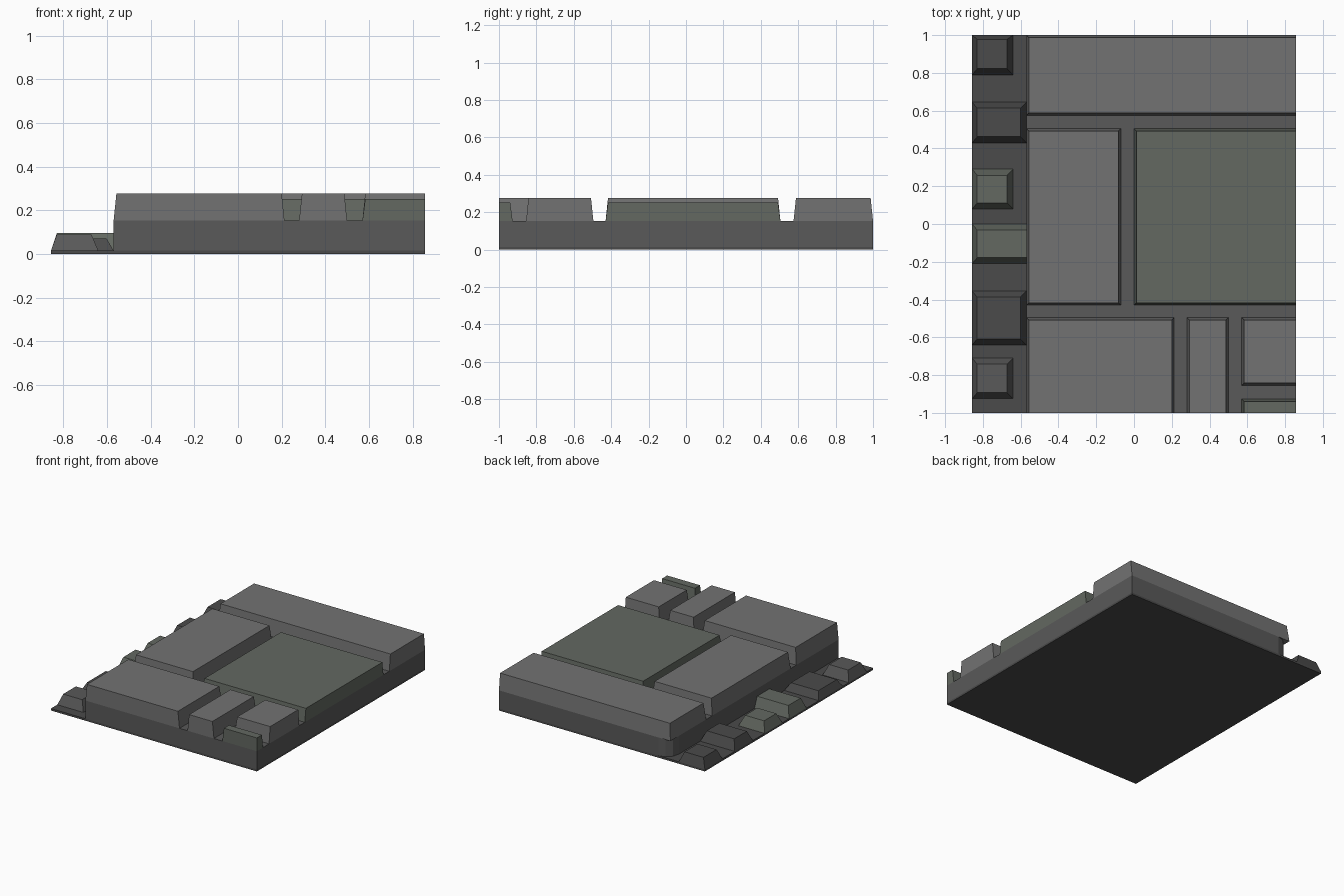
import bpy, bmesh

if "Cube" in bpy.data.objects:
    bpy.data.objects.remove(bpy.data.objects["Cube"])


def material(name, r, g, b):
    m = bpy.data.materials.new(name)
    m.diffuse_color = (r, g, b, 1)
    m.use_nodes = True
    m.node_tree.nodes["Principled BSDF"].inputs["Base Color"].default_value = m.diffuse_color
    return m


STONE = material("stone_grey", 0.17, 0.17, 0.17)
DARK = material("mortar_dark", 0.10, 0.10, 0.10)
GUTTER = material("gutter_dark", 0.07, 0.07, 0.07)
GREEN = material("stone_green", 0.125, 0.14, 0.12)


def block(name, x0, x1, y0, y1, z0, z1, mat, inset=(0, 0, 0, 0), bevel=None):
    """Box whose top is drawn in by inset = (left, right, front, back)."""
    l, r, f, b = inset
    bm = bmesh.new()
    low = [bm.verts.new(p) for p in ((x0, y0, z0), (x1, y0, z0), (x1, y1, z0), (x0, y1, z0))]
    top = [bm.verts.new(p) for p in ((x0 + l, y0 + f, z1), (x1 - r, y0 + f, z1),
                                     (x1 - r, y1 - b, z1), (x0 + l, y1 - b, z1))]
    bm.faces.new(low[::-1])
    bm.faces.new(top)
    for i in range(4):
        j = (i + 1) % 4
        bm.faces.new((low[i], low[j], top[j], top[i]))
    if bevel:  # round off the back left upright edge
        edge = bm.edges.get((low[3], top[3]))
        bmesh.ops.bevel(bm, geom=[edge], offset=bevel, segments=3, profile=0.5, affect='EDGES')
    mesh = bpy.data.meshes.new(name)
    bm.to_mesh(mesh)
    bm.free()
    obj = bpy.data.objects.new(name, mesh)
    mesh.materials.append(mat)
    bpy.context.collection.objects.link(obj)


R = 0.857   # half width
K = -0.57   # kerb line between gutter and pavement

# Ground plate and raised bed
block("ground_plate", -R, R, -1, 1, 0, 0.015, GUTTER)
block("pavement_bed", K, R, -1, 1, 0.015, 0.152, DARK, bevel=0.1)

# Paving slabs: edges on the border stay upright, the rest taper
T = 0.013
slabs = [
    (K, R, 0.575, 1.0, STONE, (T, 0, T, T)),
    (K, -0.07, -0.43, 0.505, STONE, (T, T, T, T)),
    (0.0, R, -0.43, 0.505, GREEN, (T, 0, T, T)),
    (K, 0.213, -1, -0.495, STONE, (T, T, 0, T)),
    (0.28, 0.50, -1, -0.495, STONE, (T, T, 0, T)),
    (0.57, R, -0.855, -0.495, STONE, (T, 0, T, T)),
    (0.57, R, -1, -0.927, GREEN, (T, 0, 0, T)),
]
for i, (x0, x1, y0, y1, mat, inset) in enumerate(slabs):
    z1 = 0.252 if mat is GREEN else 0.277
    block(f"paving_slab_{i + 1}", x0, x1, y0, y1, 0.152, z1, mat, inset)

# Gutter cobbles: right edge, front, back, top height, right inset
S = 0.032
cobbles = [
    (-0.64, 0.79, 1.0, 0.09, S, GUTTER),
    (K, 0.43, 0.645, 0.09, S, GUTTER),
    (-0.64, 0.08, 0.29, 0.09, S, GREEN),
    (K, -0.21, 0.0, 0.095, 0, GREEN),
    (K, -0.64, -0.355, 0.07, S, GUTTER),
    (-0.64, -0.925, -0.71, 0.09, S, DARK),
]
for i, (x1, y0, y1, z1, right, mat) in enumerate(cobbles):
    back = 0.022 if y1 == 1.0 else S
    block(f"gutter_cobble_{i + 1}", -R, x1, y0, y1, 0.015, z1, mat, (0.027, right, S, back))
